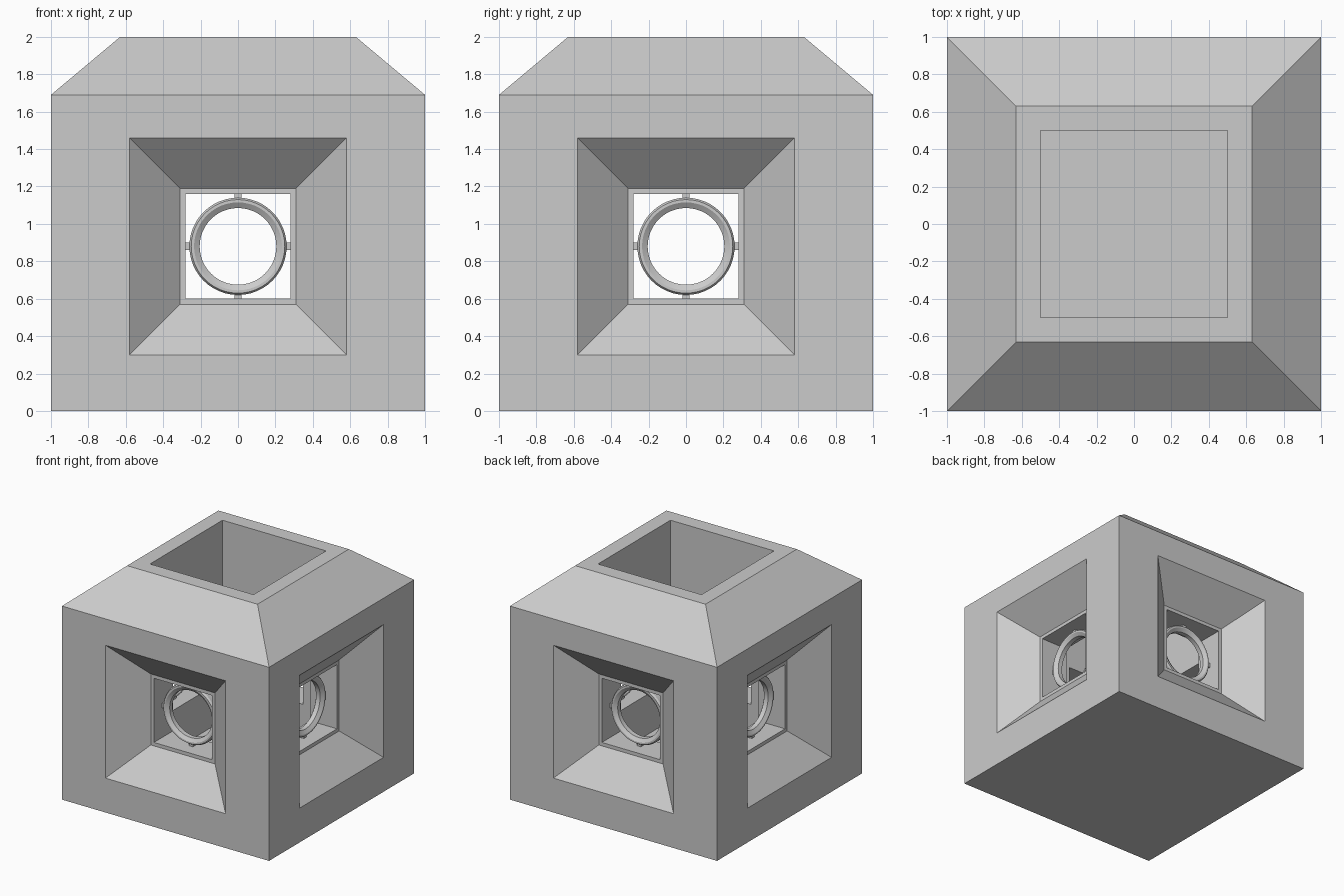
import bpy, bmesh, math
from mathutils import Matrix, Vector

cube = bpy.data.objects.get("Cube")
if cube:
    bpy.data.objects.remove(cube, do_unlink=True)

# One plain grey for everything
grey = bpy.data.materials.new("plain_grey")
grey.use_nodes = True
colour = (0.6, 0.6, 0.6, 1)
grey.diffuse_color = colour
grey.node_tree.nodes["Principled BSDF"].inputs["Base Color"].default_value = colour

WALL_TOP, TOP, FLOOR, CENTRE = 1.69, 2.0, 0.25, 0.88
SHAFT = 0.5
TURNS = [Matrix.Rotation(i * math.pi / 2, 4, 'Z') for i in range(4)]


def finish(bm, name):
    bmesh.ops.remove_doubles(bm, verts=bm.verts, dist=0.0005)
    bmesh.ops.recalc_face_normals(bm, faces=bm.faces)
    mesh = bpy.data.meshes.new(name)
    bm.to_mesh(mesh)
    bm.free()
    mesh.materials.append(grey)
    obj = bpy.data.objects.new(name, mesh)
    bpy.context.collection.objects.link(obj)
    return obj


def rect(half, y, low, high):
    return [Vector(p) for p in ((-half, y, low), (half, y, low),
                                (half, y, high), (-half, y, high))]


def opening(half, y):
    return rect(half, y, CENTRE - half, CENTRE + half)


def square(half, z):
    return [Vector((x * half, y * half, z))
            for x, y in ((-1, -1), (1, -1), (1, 1), (-1, 1))]


def bridge(bm, loops, turn=Matrix()):
    rings = [[bm.verts.new(turn @ p) for p in loop] for loop in loops]
    for a, b in zip(rings, rings[1:]):
        for i in range(4):
            j = (i + 1) % 4
            bm.faces.new((a[i], a[j], b[j], b[i]))


# Hollow block: four walls with funnel windows, sloped roof and open shaft
bm = bmesh.new()
side = [rect(1, -1, 0, WALL_TOP), opening(0.58, -1), opening(0.31, -0.76),
        opening(0.28, -0.76), opening(0.28, -SHAFT), rect(SHAFT, -SHAFT, FLOOR, TOP)]
for turn in TURNS:
    bridge(bm, side, turn)
bridge(bm, [square(1, WALL_TOP), square(0.63, TOP), square(SHAFT, TOP)])
for half, z in ((1, 0), (SHAFT, FLOOR)):
    bm.faces.new([bm.verts.new(p) for p in square(half, z)])
finish(bm, "block_body")

# Round ring held by four pegs in the middle of each window
profile = [(0.26, -0.025), (0.25, -0.04), (0.235, -0.04), (0.205, -0.02),
           (0.205, 0.02), (0.235, 0.04), (0.25, 0.04), (0.26, 0.025)]
names = ("front", "left", "back", "right")
for name, turn in zip(names, TURNS):
    place = turn @ Matrix.Translation((0, -0.63, CENTRE))

    bm = bmesh.new()
    verts = [bm.verts.new((r, y, 0)) for r, y in profile]
    edges = [bm.edges.new((verts[i - 1], v)) for i, v in enumerate(verts)]
    bmesh.ops.spin(bm, geom=verts + edges, cent=(0, 0, 0), axis=(0, 1, 0),
                   angle=2 * math.pi, steps=48, use_merge=False)
    bm.transform(place)
    ring = finish(bm, name + "_ring")
    bpy.ops.object.select_all(action='DESELECT')
    ring.select_set(True)
    bpy.context.view_layer.objects.active = ring
    bpy.ops.object.shade_smooth_by_angle(angle=math.radians(25))

    bm = bmesh.new()
    for i in range(4):
        peg = (Matrix.Rotation(i * math.pi / 2, 4, 'Y')
               @ Matrix.Translation((0.265, 0, 0))
               @ Matrix.Diagonal((0.03, 0.04, 0.04, 1)))
        bmesh.ops.create_cube(bm, size=1, matrix=place @ peg)
    finish(bm, name + "_ring_pegs")
